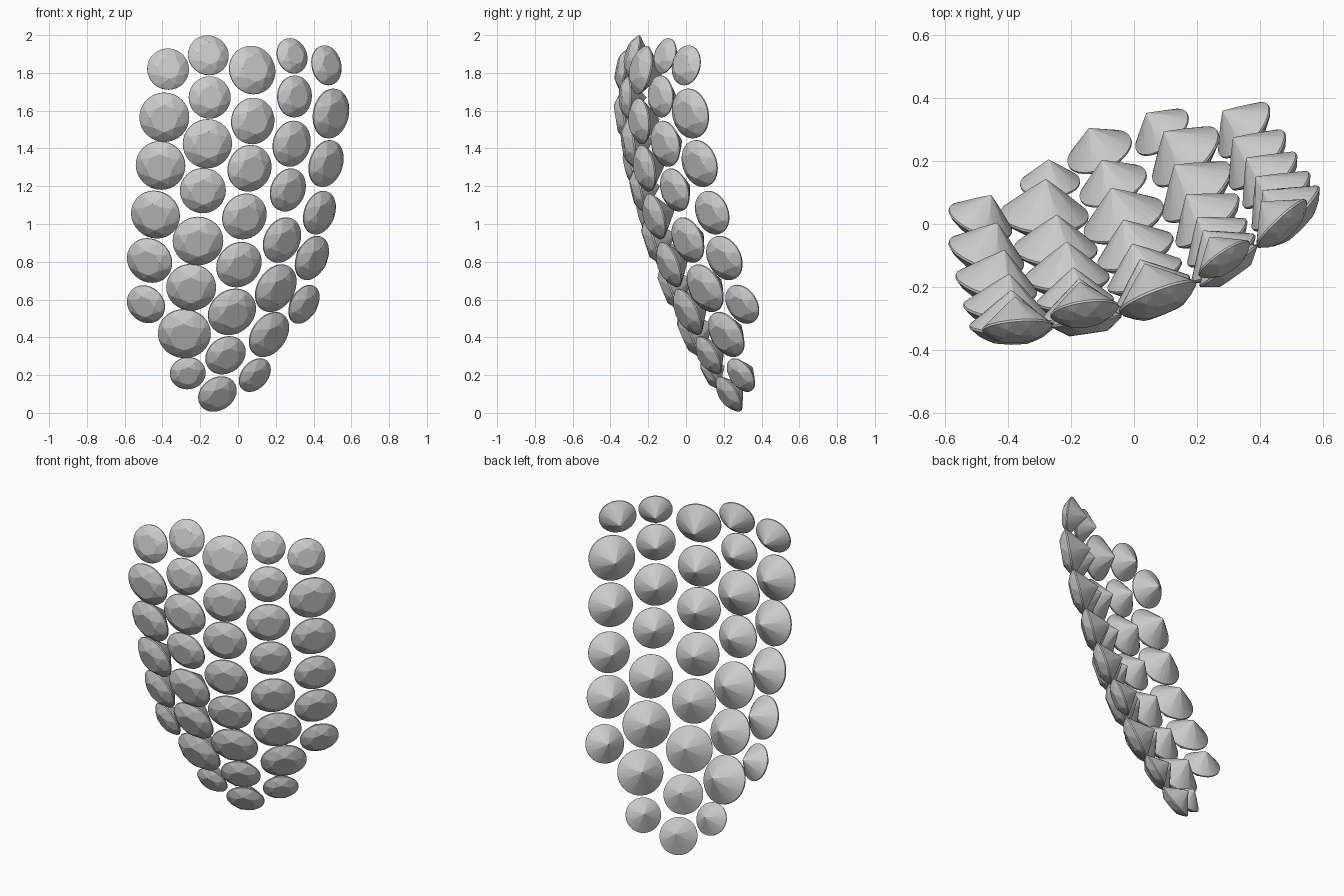
import bpy, bmesh
from math import sin, cos, pi
from mathutils import Vector, Matrix

if "Cube" in bpy.data.objects:
    bpy.data.objects.remove(bpy.data.objects["Cube"])

# (x, z, radius) of each gem, column by column from left to right, top down
COLUMNS = [
    [(-.37, 1.82, .111), (-.39, 1.565, .132), (-.41, 1.31, .132), (-.437, 1.05, .132),
     (-.468, .807, .125), (-.487, .575, .107)],
    [(-.157, 1.893, .109), (-.15, 1.67, .112), (-.162, 1.425, .131), (-.186, 1.177, .122),
     (-.212, .91, .134), (-.248, .665, .132), (-.284, .42, .14), (-.266, .21, .095)],
    [(.075, 1.815, .13), (.078, 1.545, .123), (.061, 1.295, .125), (.034, 1.04, .125),
     (.005, .785, .127), (-.032, .535, .134), (-.066, .305, .113), (-.109, .1, .108)],
    [(.286, 1.89, .096), (.299, 1.675, .111), (.284, 1.425, .123), (.264, 1.18, .117),
     (.233, .915, .125), (.2, .66, .135), (.164, .415, .13), (.089, .2, .1)],
    [(.468, 1.84, .107), (.492, 1.585, .133), (.466, 1.32, .127), (.431, 1.06, .119),
     (.391, .82, .123), (.349, .575, .111)],
]


def bend(z):
    """0 near the top, 1 lower down: the right side curls further back there."""
    return min(max((1.75 - z) / .65, 0), 1)


def surface_y(x, z):
    """Curved sheet the gems sit on."""
    d = 1.75 - z
    u = x - (.08 - .07 * d * d)
    t = min(max(d / 1.2, 0), 1)
    y = -.25 + .18 * d * d + (.39 - .02 * t) * u + (.5 + .35 * t) * u * u
    y += .14 * max(0, u) * bend(z)                  # right side, lower
    y -= .14 * max(0, -u - .28) * (1 - t)           # left side, upper
    y += .4 * max(0, z - 1.6) ** 2                  # top edge rolls back
    return y - .035 * max(0, d - 1.3)               # bottom tip


def surface_normal(x, z):
    e = .02
    sx = (surface_y(x + e, z) - surface_y(x - e, z)) / (2 * e)
    sz = (surface_y(x, z + e) - surface_y(x, z - e)) / (2 * e)
    sx += .5 * max(0, x - .12) * (1 - bend(z))      # steeper turn at the right edge
    return Vector((sx, -1, sz)).normalized()


def ring(n, r, h, offset=0):
    return [(r * cos(2 * pi * (i + offset) / n), r * sin(2 * pi * (i + offset) / n), h)
            for i in range(n)]


# one unit brilliant-cut gem: table, crown, girdle, pavilion, culet
points = (ring(8, .55, .35) + ring(8, .82, .2, .5) + ring(32, 1, .03) + ring(32, 1, -.03)
          + ring(8, .4, -.57, .5) + [(0, 0, -.9)])
bm = bmesh.new()
for p in points:
    bm.verts.new(p)
bmesh.ops.convex_hull(bm, input=bm.verts[:])
bmesh.ops.dissolve_limit(bm, angle_limit=.01, verts=bm.verts[:], edges=bm.edges[:])
bmesh.ops.recalc_face_normals(bm, faces=bm.faces[:])
gem_mesh = bpy.data.meshes.new("gem")
bm.to_mesh(gem_mesh)
bm.free()

# place every gem on the sheet, facing outward
for c, column in enumerate(COLUMNS, 1):
    for r, (x, z, radius) in enumerate(column, 1):
        gem = bpy.data.objects.new(f"gem_column{c}_row{r}", gem_mesh)
        n = surface_normal(x, z)
        side = Vector((0, 0, 1)).cross(n).normalized()
        rot = Matrix((side, n.cross(side), n)).transposed().to_4x4()
        gem.matrix_world = (Matrix.Translation((x, surface_y(x, z), z)) @ rot
                            @ Matrix.Scale(radius, 4))
        bpy.context.collection.objects.link(gem)
